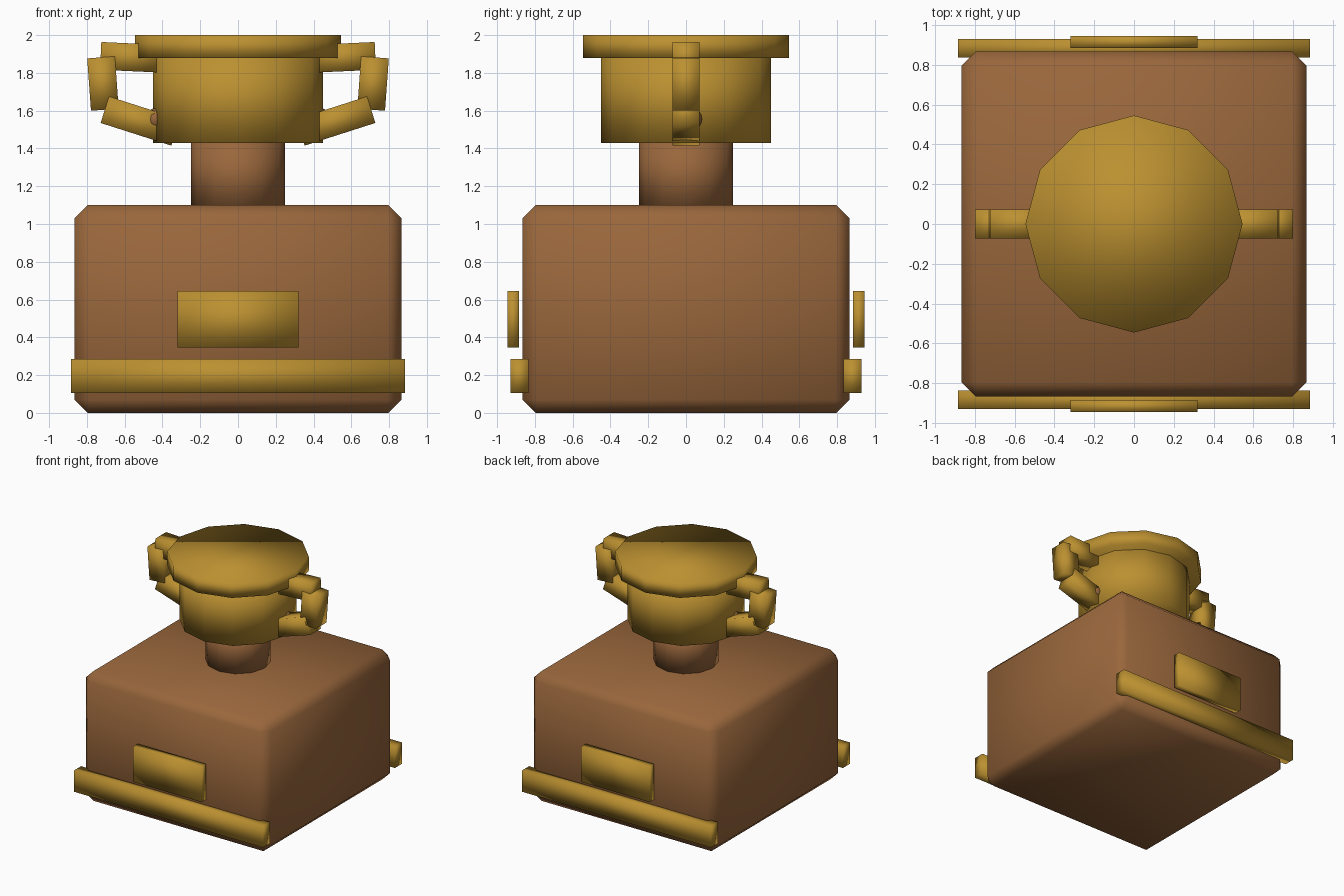
import bpy, math
from mathutils import Vector

cube = bpy.data.objects.get("Cube")
if cube:
    bpy.data.objects.remove(cube, do_unlink=True)


def material(name, rgb):
    m = bpy.data.materials.new(name)
    m.use_nodes = True
    m.diffuse_color = (*rgb, 1)
    m.node_tree.nodes["Principled BSDF"].inputs["Base Color"].default_value = (*rgb, 1)
    return m


GOLD = material("gold", (0.50, 0.28, 0.03))
WOOD = material("wood brown", (0.32, 0.135, 0.045))


def finish(name, mat, smooth=True):
    ob = bpy.context.object
    ob.name = name
    ob.data.materials.append(mat)
    if smooth:
        bpy.ops.object.shade_smooth()
    return ob


def box(name, mat, size, centre, angle=0, smooth=True):
    bpy.ops.mesh.primitive_cube_add(size=1, location=centre, rotation=(0, angle, 0))
    bpy.context.object.scale = size
    bpy.ops.object.transform_apply(location=False, rotation=False, scale=True)
    return finish(name, mat, smooth)


def drum(name, mat, radius, bottom, top):
    bpy.ops.mesh.primitive_cylinder_add(vertices=12, radius=radius, depth=top - bottom,
                                        location=(0, 0, (bottom + top) / 2))
    return finish(name, mat)


# Chamfered plinth
plinth = box("plinth", WOOD, (1.73, 1.73, 1.1), (0, 0, 0.55), smooth=False)
bevel = plinth.modifiers.new("chamfer", "BEVEL")
bevel.width = 0.07
bevel.segments = 1
bpy.ops.object.shade_smooth()

# Trim bars and nameplates on the front and back
for side, y in (("front", -1), ("back", 1)):
    box(side + "_trim_bar", GOLD, (1.77, 0.095, 0.18), (0, y * 0.8825, 0.195))
    box(side + "_nameplate", GOLD, (0.64, 0.06, 0.30), (0, y * 0.915, 0.495))

# Stem, cup and lid
drum("stem", WOOD, 0.25, 1.08, 1.45)
drum("cup", GOLD, 0.45, 1.43, 1.90)
drum("lid", GOLD, 0.545, 1.88, 2.0)

# Handles: three straight bars on each side
PATH = {
    "lower": ((0.33, 1.485), (0.705, 1.605)),
    "outer": ((0.705, 1.605), (0.725, 1.882)),
    "upper": ((0.40, 1.875), (0.727, 1.89)),
}
for side, s in (("left", 1), ("right", -1)):
    for part, (a, b) in PATH.items():
        a, b = (Vector((s * p[0], 0, p[1])) for p in (a, b))
        d = b - a
        box(f"{side}_handle_{part}", GOLD, (d.length, 0.145, 0.147), (a + b) / 2,
            -math.atan2(d.z, d.x))
    # Small joint where the lower bar meets the cup
    bpy.ops.mesh.primitive_uv_sphere_add(segments=12, ring_count=8, radius=0.06,
                                         location=(s * 0.43, s * 0.025, 1.555))
    finish(side + "_handle_joint", WOOD)
